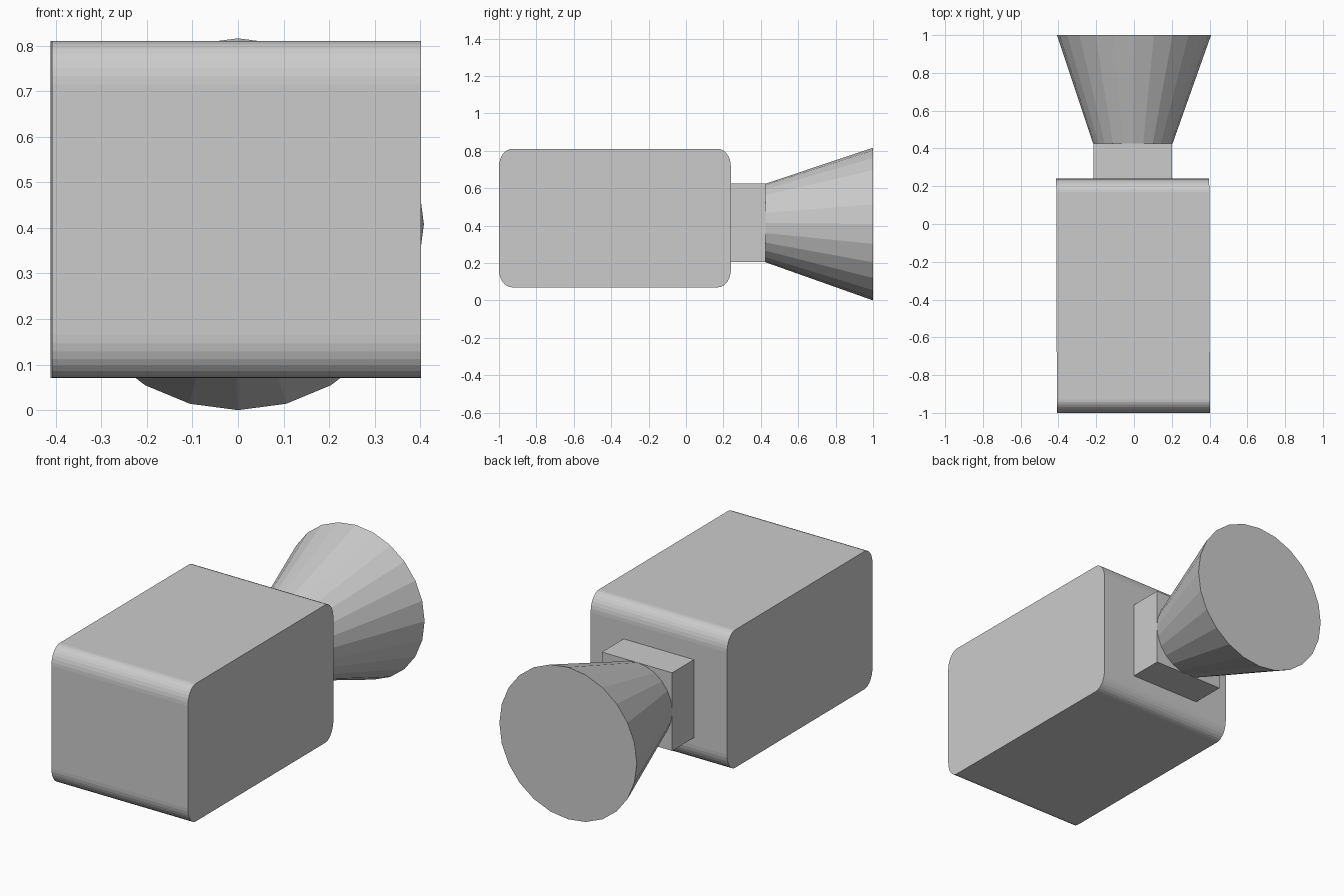
import bpy
from math import sin, cos, pi

if "Cube" in bpy.data.objects:
    bpy.data.objects.remove(bpy.data.objects["Cube"])


def loft(name, ring_a, ring_b):
    """Closed solid between two matching rings of points."""
    n = len(ring_a)
    faces = [(i, (i + 1) % n, n + (i + 1) % n, n + i) for i in range(n)]
    faces += [tuple(reversed(range(n))), tuple(range(n, 2 * n))]
    mesh = bpy.data.meshes.new(name)
    mesh.from_pydata(ring_a + ring_b, [], faces)
    obj = bpy.data.objects.new(name, mesh)
    bpy.context.collection.objects.link(obj)
    return obj


def rounded_profile(y0, y1, z0, z1, ry, rz, steps):
    """Rectangle in the YZ plane with elliptical corners."""
    centres = [(y1 - ry, z1 - rz), (y0 + ry, z1 - rz),
               (y0 + ry, z0 + rz), (y1 - ry, z0 + rz)]
    points = []
    for q, (cy, cz) in enumerate(centres):
        for s in range(steps + 1):
            a = (q + s / steps) * pi / 2
            points.append((cy + ry * cos(a), cz + rz * sin(a)))
    return points


def circle(cx, y, cz, r, sides=24):
    return [(cx + r * sin(2 * pi * i / sides), y, cz + r * cos(2 * pi * i / sides))
            for i in range(sides)]


# Main housing with rounded long edges, turned very slightly
profile = rounded_profile(-1.0, 0.24, 0.07, 0.81, 0.07, 0.095, 8)
skew = lambda y: -0.006 - 0.003 * y
loft("housing", [(skew(y) - 0.405, y, z) for y, z in profile],
     [(skew(y) + 0.405, y, z) for y, z in profile])

# Square mount block between housing and cone
square = [(-0.215, 0.205), (0.202, 0.205), (0.202, 0.624), (-0.215, 0.624)]
loft("mount_block", [(x, 0.235, z) for x, z in square],
     [(x, 0.425, z) for x, z in square])

# Flared cone
loft("flared_cone", circle(-0.006, 0.425, 0.414, 0.21), circle(0.0, 1.0, 0.408, 0.408))

# Make all normals point outward
import bmesh
for obj in bpy.context.collection.objects:
    bm = bmesh.new()
    bm.from_mesh(obj.data)
    bmesh.ops.recalc_face_normals(bm, faces=bm.faces)
    bm.to_mesh(obj.data)
    bm.free()
